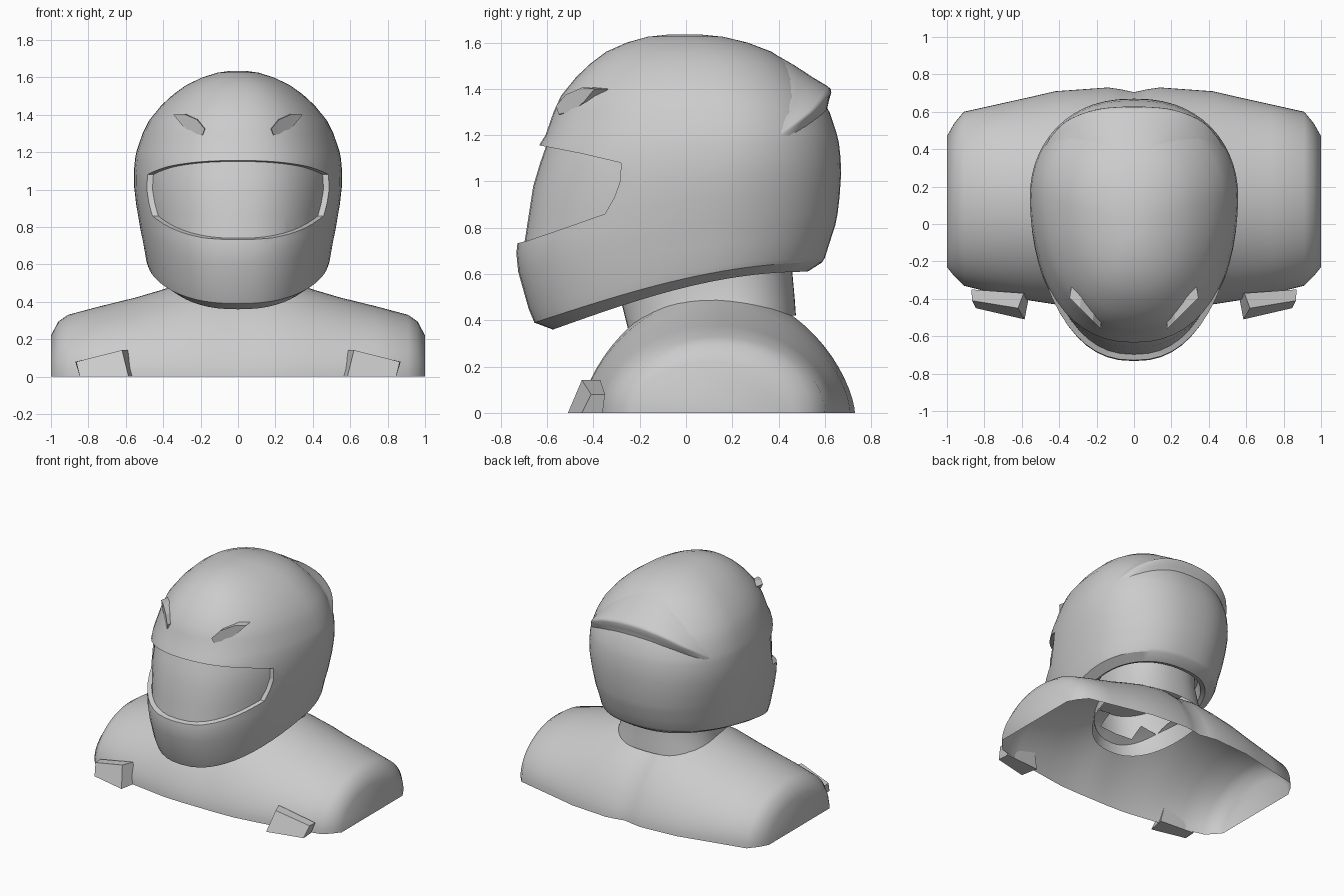
import bpy, bmesh, math

if "Cube" in bpy.data.objects:
    bpy.data.objects.remove(bpy.data.objects["Cube"])

SEG = 56


def smooth(ob, angle):
    bpy.ops.object.select_all(action='DESELECT')
    ob.select_set(True)
    bpy.context.view_layer.objects.active = ob
    if angle:
        bpy.ops.object.shade_smooth_by_angle(angle=math.radians(angle))


def make(name, verts, faces, angle=35):
    me = bpy.data.meshes.new(name)
    me.from_pydata(verts, [], faces)
    bm = bmesh.new()
    bm.from_mesh(me)
    bmesh.ops.recalc_face_normals(bm, faces=bm.faces)
    bm.to_mesh(me)
    bm.free()
    ob = bpy.data.objects.new(name, me)
    bpy.context.collection.objects.link(ob)
    smooth(ob, angle)
    return ob


def subtract(ob, cutter):
    smooth(ob, 0)
    mod = ob.modifiers.new("cut", 'BOOLEAN')
    mod.operation, mod.solver, mod.object = 'DIFFERENCE', 'EXACT', cutter
    bpy.ops.object.modifier_apply(modifier=mod.name)
    bpy.data.objects.remove(cutter)


def egg(level, a, grow=0.0):
    """Point on an egg-shaped ring; a = 0 is front, pi is back."""
    zf, yf, zb, yb, w = level
    yf, yb, w = yf - grow, yb + grow, w + grow
    cy = yf + (yb - yf) * 0.61
    c, sn = math.cos(a), math.sin(a)
    y = cy - c * ((cy - yf) if c > 0 else (yb - cy))
    s = (y - yf) / (yb - yf)
    x = w * math.copysign(abs(sn) ** .86, sn)
    return (x, y, zf + (zb - zf) * math.sin(s * math.pi / 2))


def grid_faces(rows, cols, closed):
    n = cols if closed else cols - 1
    return [(r * cols + c, r * cols + (c + 1) % cols,
             (r + 1) * cols + (c + 1) % cols, (r + 1) * cols + c)
            for r in range(rows - 1) for c in range(n)]


def prism(name, front, back, angle=0):
    """Solid between two matching outlines."""
    n = len(front)
    return make(name, front + back, grid_faces(2, n, True)
                + [tuple(range(n)), tuple(range(n, 2 * n))], angle)


def loft(name, levels, grow=0.0, caps=True):
    verts = [egg(l, 2 * math.pi * i / SEG, grow) for l in levels for i in range(SEG)]
    faces = grid_faces(len(levels), SEG, True)
    if caps:
        faces += [tuple(range(SEG)), tuple(range(len(verts) - SEG, len(verts)))]
    return make(name, verts, faces)


# Helmet rings: front z, front y, back z, back y, half width
under = [(.58, -.50, .70, .47, .37), (.40, -.53, .62, .49, .39), (.36, -.575, .61, .525, .415)]
outer = [(.39, -.655, .65, .588, .482), (.45, -.68, .67, .60, .492),
         (.61, -.725, .74, .622, .507), (.69, -.733, .81, .645, .522),
         (.735, -.728, .86, .655, .53), (.85, -.71, .94, .664, .545),
         (.98, -.69, 1.03, .67, .556), (1.08, -.66, 1.10, .668, .557),
         (1.16, -.632, 1.17, .66, .55), (1.20, -.607, 1.21, .65, .542),
         (1.30, -.572, 1.30, .62, .51), (1.37, -.54, 1.37, .575, .475),
         (1.45, -.475, 1.45, .505, .41), (1.51, -.412, 1.51, .445, .345),
         (1.56, -.345, 1.56, .37, .275), (1.60, -.255, 1.60, .265, .19),
         (1.625, -.165, 1.625, .16, .11), (1.635, -.07, 1.635, .06, .04)]
helmet = loft("helmet", under + outer)

# Visor window: side profile pushed through, stopping at the recessed visor surface
window = [(-.95, 1.16), (-.63, 1.155), (-.45, 1.12), (-.28, 1.08), (-.285, 1.0),
          (-.31, .93), (-.35, .86), (-.52, .80), (-.69, .742), (-.95, .68)]
cutter = prism("window_cutter", [(-.8, y, z) for y, z in window], [(.8, y, z) for y, z in window])
subtract(cutter, loft("visor_core", outer, -.03))
subtract(helmet, cutter)
smooth(helmet, 30)


# Rear lip that fades into the shell on both sides
def shell_point(z, a, grow):
    i = max(j for j in range(len(outer) - 1) if outer[j][2] <= z)
    p, q = outer[i], outer[i + 1]
    t = (z - p[2]) / (q[2] - p[2])
    lv = [u + (v - u) * t for u, v in zip(p, q)]
    x, y, _ = egg((z, lv[1], z, lv[3], lv[4]), a, grow)
    return x, y, z


section = [(.17, -.012), (.14, .002), (.10, .016), (.05, .042), (.012, .072), (0, .076),
           (-.015, .066), (-.05, .03), (-.08, .004), (-.11, -.015)]
cols = 33
lip = []
for dz, out in section:
    for i in range(cols):
        u = 2 * i / (cols - 1) - 1
        k = math.cos(u * math.pi / 2)
        grow = out * k if out > 0 else out
        lip.append(shell_point(1.19 + .21 * k + dz * (.4 + .6 * k),
                               math.pi + u * math.radians(62), grow - .006 * (1 - k)))
make("rear_lip", lip, grid_faces(len(section), cols, False), 50)

# Raised eyes on the brow
eye = [(.345, 1.40), (.29, 1.405), (.22, 1.375), (.178, 1.325), (.19, 1.29), (.255, 1.305), (.30, 1.345)]
for side, label in ((-1, "right"), (1, "left")):
    outline = [(side * x, -.56 + (x - .18), z) for x, z in eye]
    prism(label + "_eye", outline, [(x * .97, y + .06, z) for x, y, z in outline])

# Neck tube
loft("neck", [(.29, -.255, .42, .475, .37), (.36, -.25, .49, .47, .345),
              (.48, -.28, .60, .46, .32), (.62, -.29, .70, .46, .32)], caps=False)

# Shoulders: arches from chest to back, station by station: x, front y, back y, height
half = [(.07, -.455, .72, .53), (.14, -.455, .73, .53), (.28, -.45, .72, .505), (.42, -.43, .71, .46),
        (.55, -.41, .68, .422), (.73, -.375, .64, .378), (.91, -.33, .60, .33),
        (.96, -.28, .54, .295), (1.0, -.23, .47, .22)]
stations = [(-x, f, b, h) for x, f, b, h in reversed(half)] + [(0, -.455, .705, .53)] + half
A = 33
verts = []
for x, f, b, h in stations:
    for i in range(A):
        t = math.pi * i / (A - 1)
        verts.append((x, (f + b) / 2 - (b - f) / 2 * math.cos(t),
                      h * max(0, math.sin(t)) ** (1.38 - .4 * abs(x))))


def outside_neck(face):
    cx, cy = (sum(verts[i][k] for i in face) / 4 for k in (0, 1))
    return (cx / .29) ** 2 + ((cy - .11) / .31) ** 2 > 1


faces = [f for f in grid_faces(len(stations), A, False) if outside_neck(f)]
faces += [tuple(range(A)), tuple(range(len(verts) - A, len(verts)))]
make("shoulders", verts, faces, 50)

# Chest tabs
tab = [(.585, -.51, 0), (.845, -.45, 0), (.865, -.41, .08), (.62, -.45, .142),
       (.56, -.38, 0), (.84, -.36, 0), (.87, -.35, .08), (.59, -.37, .142)]
for side, label in ((-1, "right"), (1, "left")):
    pts = [(side * x, y, z) for x, y, z in tab]
    prism(label + "_chest_tab", pts[:4], pts[4:])
